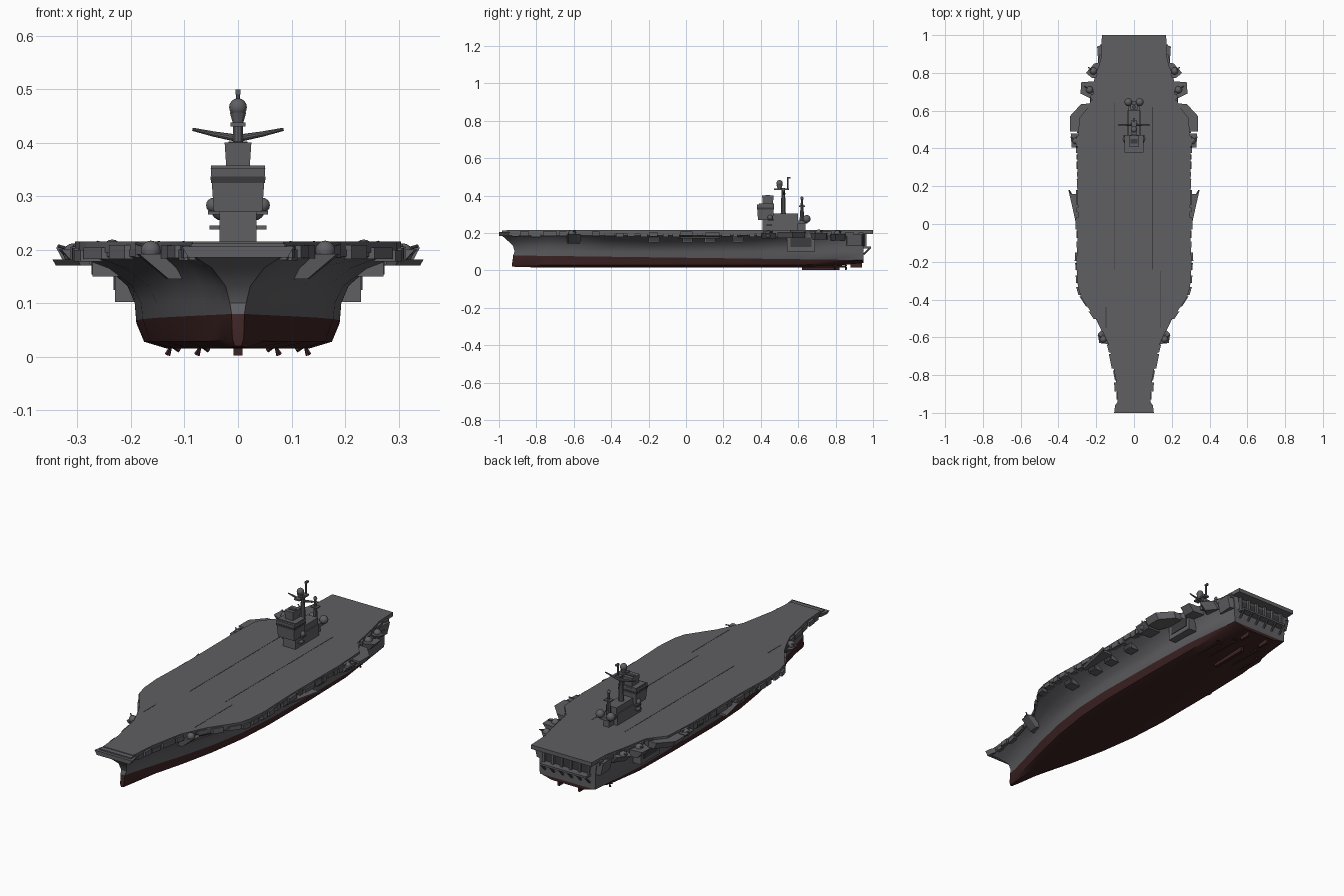
import bpy, bmesh, math, random
from mathutils import Vector

random.seed(4)
if "Cube" in bpy.data.objects:
    bpy.data.objects.remove(bpy.data.objects["Cube"])


def material(name, r, g, b):
    m = bpy.data.materials.new(name)
    m.use_nodes = True
    m.diffuse_color = (r, g, b, 1)
    m.node_tree.nodes["Principled BSDF"].inputs["Base Color"].default_value = (r, g, b, 1)
    return m


GREY = material("naval grey", .115, .115, .125)
DARK = material("shadow grey", .045, .045, .05)
RED = material("hull red", .048, .017, .017)


def finish(name, bm, mat, mirror=False, extra=None):
    bmesh.ops.recalc_face_normals(bm, faces=bm.faces)
    me = bpy.data.meshes.new(name)
    bm.to_mesh(me)
    bm.free()
    me.materials.append(mat)
    if extra:
        me.materials.append(extra)
    me.shade_smooth()
    me.set_sharp_from_angle(angle=math.radians(32))
    ob = bpy.data.objects.new(name, me)
    bpy.context.collection.objects.link(ob)
    if mirror:
        ob.modifiers.new("Mirror", 'MIRROR')
    return ob


def prism(name, outline, z0, z1, mat=GREY, mirror=False, shrink=0):
    """Extrude an xy outline; shrink pulls the bottom inboard."""
    bm = bmesh.new()
    lo = [bm.verts.new((x * (1 - shrink), y, z0)) for x, y in outline]
    hi = [bm.verts.new((x, y, z1)) for x, y in outline]
    n = len(outline)
    bm.faces.new(lo)
    bm.faces.new(hi)
    for i in range(n):
        bm.faces.new((lo[i], lo[(i + 1) % n], hi[(i + 1) % n], hi[i]))
    return finish(name, bm, mat, mirror)


def block(name, x0, x1, y0, y1, z0, z1, mat=GREY, mirror=False, flare=0):
    """Box whose top is wider than its bottom by flare on every side."""
    bm = bmesh.new()
    bmesh.ops.create_cube(bm, size=1)
    for v in bm.verts:
        f = flare if v.co.z > 0 else 0
        sx, sy = math.copysign(f, v.co.x), math.copysign(f, v.co.y)
        v.co = ((x1 if v.co.x > 0 else x0) + sx, (y1 if v.co.y > 0 else y0) + sy,
                z1 if v.co.z > 0 else z0)
    return finish(name, bm, mat, mirror)


def rod(name, a, b, r1, r2=None, mat=GREY, mirror=False, sides=10):
    a, b = Vector(a), Vector(b)
    bm = bmesh.new()
    bmesh.ops.create_cone(bm, cap_ends=True, segments=sides, radius1=r1,
                          radius2=r1 if r2 is None else r2, depth=(b - a).length)
    bm.transform((b - a).to_track_quat('Z', 'Y').to_matrix().to_4x4())
    bmesh.ops.translate(bm, verts=bm.verts, vec=(a + b) / 2)
    return finish(name, bm, mat, mirror)


def ball(name, c, r, mirror=False, squash=1):
    bm = bmesh.new()
    bmesh.ops.create_uvsphere(bm, u_segments=14, v_segments=8, radius=r)
    for v in bm.verts:
        v.co = Vector((v.co.x, v.co.y, v.co.z * squash)) + Vector(c)
    return finish(name, bm, GREY, mirror)


# Flight deck outline: (half width, y) from bow to stern
EDGE = [(.085, -.96), (.095, -.83), (.13, -.65), (.165, -.57), (.19, -.52), (.28, -.39),
        (.297, -.33), (.305, -.22), (.297, 0), (.3, .38), (.29, .56), (.225, .64),
        (.195, .8), (.175, .88), (.17, 1)]


def edge(y):
    for (xa, ya), (xb, yb) in zip(EDGE, EDGE[1:]):
        if y <= yb:
            t = max(0, (y - ya) / (yb - ya))
            return xa + (xb - xa) * t
    return EDGE[-1][0]


def lerp(a, b, t):
    return a + (b - a) * t


full = EDGE + [(-x, y) for x, y in reversed(EDGE)]
prism("flight_deck", full, .195, .215)
prism("bow_lip", [(.085, -.94), (.1, -.96), (.105, -1), (-.105, -1), (-.1, -.96), (-.085, -.94)],
      .185, .206, shrink=.12)
block("bow_ramp", -.088, .088, -.985, -.95, .2, .212)

# Hull: (y, keel height, bottom half width, waterline half width)
STATIONS = [(-.93, .02, .006, .012), (-.86, .017, .014, .028), (-.74, .016, .03, .06),
            (-.58, .015, .06, .105), (-.4, .015, .09, .148), (-.2, .015, .118, .178),
            (0, .015, .132, .19), (.35, .015, .132, .19), (.62, .016, .125, .186),
            (.8, .024, .11, .172), (.95, .04, .09, .155)]
bm = bmesh.new()
rings = []
for i, (y, zk, b, w) in enumerate(STATIONS):
    water = lerp(.08, .055, (y + .93) / 1.88)
    d = edge(y) - .006
    half = [(0, zk, 0), (b, zk, 0), (lerp(b, w, .75), zk + .013, 0), (w, water, .006),
            (w + .003, .1, .014), (lerp(w, d, .16), .132, .005), (lerp(w, d, .52), .165, -.03),
            (d, .187, -.056), (d, .2, -.056)]
    rake = max(0, 1 - i * .55)
    pts = [(x, y + s * rake, z) for x, z, s in half]
    pts = [(-x, yy, z) for x, yy, z in reversed(pts[1:])] + pts
    rings.append([bm.verts.new(p) for p in pts])
mid = len(rings[0]) // 2
for ra, rb in zip(rings, rings[1:]):
    for k in range(len(ra) - 1):
        f = bm.faces.new((ra[k], ra[k + 1], rb[k + 1], rb[k]))
        f.material_index = 1 if mid - 3 <= k < mid + 3 else 0
for ring in (rings[0], rings[-1]):
    for k in range(mid):
        corners = [ring[k], ring[k + 1], ring[-k - 2], ring[-k - 1]]
        if k == mid - 1:
            corners.pop(2)
        f = bm.faces.new(corners)
        f.material_index = 1 if k >= mid - 3 else 0
finish("hull", bm, GREY, extra=RED)

# Underwater gear
block("keel_skeg", -.008, .008, .62, .82, .002, .03, RED)
block("rudder", .052, .062, .88, .94, .015, .06, RED, True)
for x, y in ((.07, .85), (.125, .79)):
    rod("shaft", (x, y - .22, .022), (x, y, .02), .005, mat=RED, mirror=True)
    block("shaft_strut", x - .003, x + .003, y - .03, y - .015, .02, .045, RED, True)
    for k in range(4):
        a = k * math.pi / 2 + .4
        rod("propeller_blade", (x, y, .02),
            (x + .017 * math.cos(a), y + .006, .02 + .017 * math.sin(a)), .002, .006, RED, True, 6)

# Sponsons and edge platforms, mirrored to both sides
for name, outline, z0, z1, s in (
        ("elevator_platform", [(.2, .64), (.28, .635), (.34, .57), (.34, .49), (.27, .49)], .172, .204, .05),
        ("forward_lift", [(.26, .41), (.33, .405), (.335, .48), (.26, .48)], .17, .2, .08),
        ("side_wing", [(.28, -.04), (.3, -.03), (.347, .18), (.335, .16), (.28, .16)], .17, .182, .02),
        ("aft_gun_platform", [(.16, .65), (.23, .665), (.283, .69), (.28, .75), (.16, .76)], .165, .2, .1),
        ("stern_gun_platform", [(.15, .76), (.225, .775), (.255, .8), (.21, .85), (.15, .86)], .16, .195, .15),
        ("quarter_gallery", [(.14, .85), (.19, .86), (.195, .94), (.14, .955)], .13, .195, .08),
        ("bow_gun_platform", [(.1, -.64), (.185, -.63), (.19, -.58), (.15, -.54), (.1, -.54)], .145, .192, .3)):
    prism(name, outline, z0, z1, GREY, True, s)
block("hangar_sponson", .15, .23, .54, .69, .102, .19, mirror=True)
block("hangar_opening", .229, .233, .56, .67, .125, .175, DARK, True)
for x, y, z in ((.235, .71, .2), (.308, .44, .193), (.163, -.61, .198), (.215, .81, .195)):
    ball("gun_dome", (x, y, z), .019, True)
    rod("gun_barrel", (x, y, z + .006), (x + .028, y + .02, z + .014), .003, mirror=True)

# Galleries hanging below the deck edge
y = -.93
while y < .93:
    length = random.uniform(.025, .08)
    ym = min(y + length, .95)
    out = random.uniform(.003, .012)
    xa, xb = edge(y), edge(ym)
    prism("edge_gallery", [(xa - .03, y), (xa + out, y), (xb + out, ym), (xb - .03, ym)],
          random.uniform(.178, .186), random.uniform(.199, .21), GREY, True)
    y = ym + random.uniform(.004, .03)
for y in (-.2, -.02, .1, .25):
    block("side_bay", .19, .272, y, y + .055, .15, .188, GREY, True)
    block("side_bay_opening", .271, .274, y + .006, y + .049, .154, .18, DARK, True)

# Stern openings, pillars and boat shelf
block("stern_opening", -.125, .125, .948, .953, .13, .182, DARK)
block("stern_shelf", -.13, .13, .94, .988, .118, .128)
for x in (.025, .075, .125):
    block("stern_pillar", x - .006, x + .006, .945, .965, .12, .197, GREY, True)
    rod("stern_fender", (x, .95, .085), (x, .985, .12), .005, mirror=True)

# Thin deck seams
for x, y0, y1 in ((-.102, -.24, .64), (.098, -.24, .62), (.142, -.55, -.25), (-.148, -.55, -.44)):
    block("deck_seam", x - .002, x + .002, y0, y1, .214, .2158, DARK)

# Island tower
block("island_base", -.035, .035, .41, .6, .21, .272)
block("island_body", -.03, .03, .45, .6, .27, .303)
block("island_gallery", -.053, .053, .43, .46, .238, .245)
block("bridge", -.045, .045, .385, .465, .27, .352, flare=.006)
block("bridge_windows", -.0505, .0505, .3795, .4705, .325, .337, DARK, flare=.001)
block("bridge_roof", -.05, .05, .39, .47, .35, .357)
block("upper_bridge", -.022, .022, .41, .465, .355, .4, flare=.003)
block("roof_hatch", -.018, .018, .425, .45, .4, .402, DARK)
ball("side_radome", (.046, .45, .283), .014, True)
block("radome_shelf", .03, .056, .435, .47, .266, .272, mirror=True)

# Main mast with curved yard and radar dome
rod("main_mast", (0, .52, .29), (0, .52, .44), .014, .009)
rod("inner_yard", (0, .525, .408), (.045, .525, .416), .007, .005, mirror=True)
rod("outer_yard", (.045, .525, .416), (.085, .525, .425), .005, .003, mirror=True)
block("mast_platform", -.014, .014, .47, .55, .43, .438)
rod("radar_pedestal", (0, .5, .436), (0, .5, .456), .01, .016)
ball("radar_dome", (0, .5, .466), .017)
rod("mast_pole", (0, .545, .435), (0, .545, .492), .004)
block("mast_tip", -.005, .005, .54, .56, .49, .499)

# Aft mast and twin radomes
block("aft_deckhouse", -.03, .03, .595, .65, .25, .268)
block("aft_support", -.015, .015, .6, .64, .21, .255)
rod("aft_mast", (0, .62, .265), (0, .62, .395), .013, .004)
block("aft_mast_platform", -.018, .018, .605, .635, .34, .346)
ball("aft_mast_radome", (0, .62, .385), .009)
ball("aft_radome", (.03, .645, .275), .021, True)
